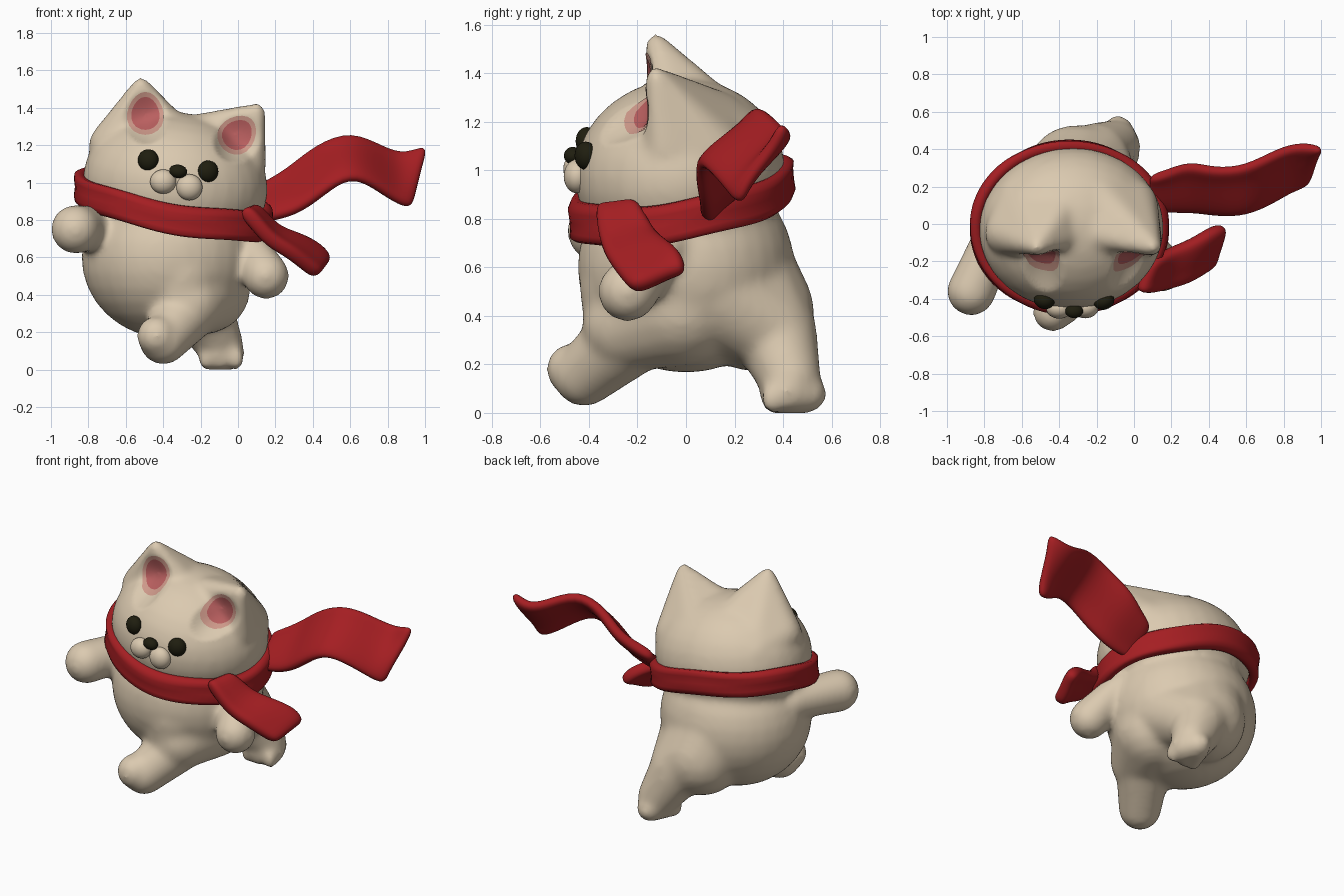
import bpy, bmesh, math
from mathutils import Vector, Matrix
from mathutils.bvhtree import BVHTree

if "Cube" in bpy.data.objects:
    bpy.data.objects.remove(bpy.data.objects["Cube"])


def material(name, rgb):
    m = bpy.data.materials.new(name)
    m.diffuse_color = (*rgb, 1)
    m.use_nodes = True
    m.node_tree.nodes["Principled BSDF"].inputs["Base Color"].default_value = m.diffuse_color
    return m


CREAM = material("cream fur", (0.71, 0.59, 0.435))
RED = material("red cloth", (0.375, 0.013, 0.016))
BLACK = material("dark olive", (0.014, 0.013, 0.005))
PINK = material("light pink", (0.62, 0.32, 0.255))
ROSE = material("rose", (0.49, 0.115, 0.115))


def make_object(name, bm, mat, smooth=True):
    bmesh.ops.recalc_face_normals(bm, faces=bm.faces[:])
    mesh = bpy.data.meshes.new(name)
    bm.to_mesh(mesh)
    bm.free()
    mesh.materials.append(mat)
    for p in mesh.polygons:
        p.use_smooth = smooth
    ob = bpy.data.objects.new(name, mesh)
    bpy.context.scene.collection.objects.link(ob)
    return ob


def add_ellipsoid(bm, centre, radii, tilt=(0, 0, 0), segs=32):
    m = Matrix.Translation(centre)
    for angle, axis in zip(tilt, "XYZ"):
        m = m @ Matrix.Rotation(math.radians(angle), 4, axis)
    m = m @ Matrix.Diagonal((*radii, 1))
    bmesh.ops.create_uvsphere(bm, u_segments=segs, v_segments=segs // 2, radius=1, matrix=m)


def add_hull(bm, *balls):
    """Convex skin around balls given as (x, y, z, radius)."""
    part = bmesh.new()
    for x, y, z, r in balls:
        add_ellipsoid(part, (x, y, z), (r, r, r), segs=20)
    res = bmesh.ops.convex_hull(part, input=part.verts[:])
    junk = {g for g in res["geom_interior"] + res["geom_unused"]
            if isinstance(g, bmesh.types.BMVert)}
    bmesh.ops.delete(part, geom=list(junk), context='VERTS')
    tmp = bpy.data.meshes.new("tmp")
    part.to_mesh(tmp)
    part.free()
    bm.from_mesh(tmp)
    bpy.data.meshes.remove(tmp)


# Body: all the furry parts, fused and smoothed
bm = bmesh.new()
add_ellipsoid(bm, (-0.37, 0.0, 0.60), (0.468, 0.448, 0.435))                # belly
add_ellipsoid(bm, (-0.335, -0.025, 0.99), (0.498, 0.435, 0.385), (8, 8, 0)) # head
add_hull(bm, (-0.52, -0.125, 1.525, 0.042), (-0.68, -0.05, 1.2, 0.12),      # ears
         (-0.36, -0.05, 1.28, 0.10), (-0.58, 0.12, 1.10, 0.17), (-0.36, 0.12, 1.15, 0.17))
add_hull(bm, (0.105, -0.125, 1.385, 0.042), (0.05, -0.08, 1.08, 0.10),
         (-0.20, -0.05, 1.28, 0.09), (-0.02, 0.10, 1.07, 0.15), (-0.20, 0.11, 1.16, 0.17))
add_hull(bm, (-0.74, -0.06, 0.76, 0.115), (-0.87, -0.36, 0.75, 0.132))      # arms
add_hull(bm, (0.05, -0.08, 0.69, 0.09), (0.15, -0.24, 0.50, 0.125))
add_hull(bm, (-0.18, -0.02, 0.44, 0.25), (-0.26, -0.24, 0.36, 0.19))        # front leg
add_hull(bm, (-0.30, -0.20, 0.52, 0.24), (-0.30, -0.25, 0.34, 0.17))
add_hull(bm, (-0.26, -0.22, 0.33, 0.17), (-0.40, -0.42, 0.155, 0.13))
add_hull(bm, (-0.40, -0.42, 0.15, 0.118), (-0.435, -0.47, 0.18, 0.108))
add_hull(bm, (-0.37, 0.15, 0.58, 0.30), (-0.16, 0.10, 0.50, 0.22),          # back leg
         (-0.32, 0.28, 0.42, 0.25), (-0.20, 0.35, 0.35, 0.18))
add_hull(bm, (-0.21, 0.36, 0.34, 0.18), (-0.10, 0.43, 0.14, 0.128))
add_hull(bm, (-0.085, 0.50, 0.08, 0.082), (-0.12, 0.39, 0.08, 0.088),
         (-0.06, 0.42, 0.09, 0.097))
for x in (-0.17, -0.09, -0.01):                                             # toes
    add_ellipsoid(bm, (x, 0.36, 0.06), (0.045, 0.055, 0.064), segs=16)
raw = make_object("body_blocks", bm, CREAM)
remesh = raw.modifiers.new("fuse", 'REMESH')
remesh.mode = 'VOXEL'
remesh.voxel_size = 0.018
soft = raw.modifiers.new("soften", 'SMOOTH')
soft.factor, soft.iterations = 0.5, 18

dg = bpy.context.evaluated_depsgraph_get()
fused = bpy.data.meshes.new_from_object(raw.evaluated_get(dg))
bpy.data.objects.remove(raw)
bm = bmesh.new()
bm.from_mesh(fused)
bpy.data.meshes.remove(fused)

# Ear patches: x, z, half width, half height, lean
EARS = [(-0.495, 1.37, 0.098, 0.115, 0.0), (-0.002, 1.258, 0.098, 0.11, -0.75)]


def ear_point(ear, u, v):
    x, z, w, h, lean = ear
    c, s = math.cos(lean), math.sin(lean)
    return x + u * w * c - v * h * s, z + u * w * s + v * h * c


# Hollow the ear fronts, deepest where they meet the brow
for vert in bm.verts:
    for x, z, w, h, lean in EARS:
        c, s = math.cos(lean), math.sin(lean)
        dx, dz = vert.co.x - x, vert.co.z - z + 0.025
        d = ((dx * c + dz * s) / w) ** 2 + ((dz * c - dx * s) / h) ** 2
        if d < 1.5 and vert.co.y < 0 and vert.normal.y < 0:
            vert.co.y += 0.03 * (1 - d / 1.5) + max(0, -0.17 - vert.co.y) * 0.6 * (1 - d / 1.5)
    vert.co.z = max(vert.co.z, 0.0)
skin = BVHTree.FromBMesh(bm)
make_object("body", bm, CREAM)


def front_hit(x, z):
    return skin.ray_cast(Vector((x, -2, z)), Vector((0, 1, 0)))[0] or Vector((x, -0.1, z))


# Inner ears: thin patches laid on the fur
def ear_patch(name, ear, scale, lift, mat):
    bm = bmesh.new()
    rings, n = 6, 20
    rows = []
    for i in range(rings + 1):
        row = []
        for j in range(n):
            a = 2 * math.pi * j / n
            r = scale * max(i, 0.02) / rings
            taper = 1 - 0.15 * math.sin(a)
            x, z = ear_point(ear, r * math.cos(a) * taper, r * math.sin(a))
            p = front_hit(x, z)
            row.append(bm.verts.new((p.x, p.y - lift, p.z)))
        rows.append(row)
    for r0, r1 in zip(rows, rows[1:]):
        for j in range(n):
            bm.faces.new((r0[j], r0[j - 1], r1[j - 1], r1[j]))
    bm.faces.new(rows[0])
    ob = make_object(name, bm, mat)
    if ob.data.polygons[0].normal.y > 0:
        ob.data.flip_normals()


for side, ear in zip(("left", "right"), EARS):
    ear_patch(side + "_ear_rim", ear, 1.0, 0.004, PINK)
    ear_patch(side + "_ear_inner", ear, 0.77, 0.008, ROSE)


# Face: eyes, nose and muzzle
def face_ball(name, x, z, radii, sink, mat, tilt=(0, 0, 0)):
    bm = bmesh.new()
    add_ellipsoid(bm, (x, front_hit(x, z).y + sink, z), radii, tilt, 28)
    make_object(name, bm, mat)


face_ball("left_eye", -0.48, 1.12, (0.056, 0.045, 0.058), 0.0, BLACK, (0, 0, -15))
face_ball("right_eye", -0.16, 1.06, (0.056, 0.045, 0.058), 0.0, BLACK, (0, 0, 20))
face_ball("left_muzzle", -0.40, 1.005, (0.07, 0.055, 0.065), 0.0, CREAM)
face_ball("right_muzzle", -0.26, 0.975, (0.07, 0.055, 0.07), 0.0, CREAM)
face_ball("nose", -0.32, 1.06, (0.048, 0.037, 0.036), -0.022, BLACK, (0, 8, 0))

# Scarf band: rounded strip swept round the tilted neck
bm = bmesh.new()
N, K = 72, 14
loops = []
for i in range(N):
    a = 2 * math.pi * i / N
    loop = []
    for k in range(K):
        t = 2 * math.pi * k / K
        c, s = math.cos(t), math.sin(t)
        out = 0.036 * math.copysign(abs(c) ** 0.6, c) - 0.006 * math.cos(4 * t + math.sin(3 * a))
        up = 0.083 * math.copysign(abs(s) ** 0.8, s) + 0.006 * math.sin(5 * a)
        x = -0.345 + (0.497 + out) * math.cos(a)
        y = -0.018 + (0.43 + out) * math.sin(a)
        z = 0.885 - 0.18 * (x + 0.345) + 0.17 * y + up
        loop.append(bm.verts.new((x, y, z)))
    loops.append(loop)
for i in range(N):
    for k in range(K):
        bm.faces.new((loops[i - 1][k - 1], loops[i][k - 1], loops[i][k], loops[i - 1][k]))
make_object("scarf_band", bm, RED)


# Scarf ends: ribbons stretched between two edge paths
def ribbon(name, edge_a, edge_b, thick, fold):
    bm = bmesh.new()
    rows = []
    for pa, pb in zip(edge_a, edge_b):
        pa, pb = Vector(pa), Vector(pb)
        row = []
        for k in range(5):
            p = pa.lerp(pb, k / 4)
            p.y += fold * math.sin(k / 4 * 2 * math.pi)
            row.append(bm.verts.new(p))
        rows.append(row)
    for r0, r1 in zip(rows, rows[1:]):
        for k in range(4):
            bm.faces.new((r0[k], r1[k], r1[k + 1], r0[k + 1]))
    ob = make_object(name, bm, RED)
    sol = ob.modifiers.new("thickness", 'SOLIDIFY')
    sol.thickness, sol.offset = thick, 0
    sub = ob.modifiers.new("round", 'SUBSURF')
    sub.levels = sub.render_levels = 2


ribbon("long_scarf_end",
       [(0.08, 0.25, 0.97), (0.18, 0.28, 1.02), (0.29, 0.33, 1.09), (0.42, 0.29, 1.20),
        (0.60, 0.30, 1.28), (0.78, 0.40, 1.18), (0.90, 0.43, 1.15), (1.02, 0.40, 1.21)],
       [(0.08, 0.09, 0.79), (0.20, 0.07, 0.80), (0.33, 0.07, 0.84), (0.45, 0.05, 0.93),
        (0.60, 0.05, 1.04), (0.74, 0.12, 0.97), (0.83, 0.18, 0.90), (0.93, 0.22, 0.85)],
       0.068, 0.015)
ribbon("short_scarf_end",
       [(0.02, -0.37, 0.86), (0.09, -0.37, 0.78), (0.17, -0.35, 0.68), (0.28, -0.32, 0.62),
        (0.37, -0.26, 0.54), (0.43, -0.22, 0.50)],
       [(0.08, -0.20, 0.88), (0.14, -0.16, 0.81), (0.21, -0.12, 0.74), (0.32, -0.08, 0.71),
        (0.43, -0.01, 0.66), (0.49, 0.0, 0.58)],
       0.085, 0.01)
